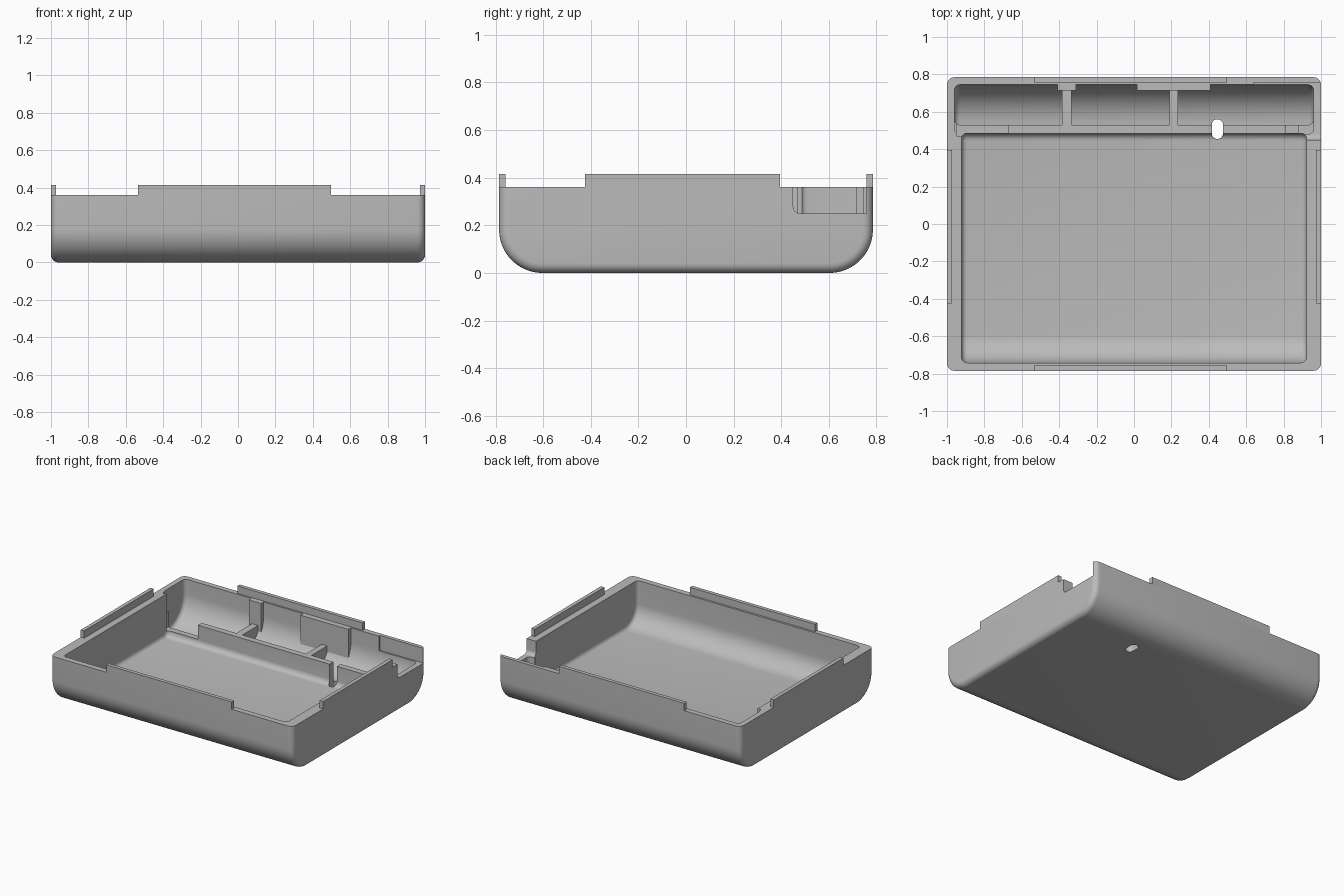
import bpy, bmesh, math

if "Cube" in bpy.data.objects:
    bpy.data.objects.remove(bpy.data.objects["Cube"])

grey = bpy.data.materials.new("plain_grey")
grey.use_nodes = True
COLOUR = (0.5, 0.5, 0.5, 1)
grey.diffuse_color = COLOUR
grey.node_tree.nodes["Principled BSDF"].inputs["Base Color"].default_value = COLOUR

RIM, LIP, TOP = 0.36, 0.415, 0.6


def finish(bm, name):
    bmesh.ops.recalc_face_normals(bm, faces=bm.faces)
    mesh = bpy.data.meshes.new(name)
    bm.to_mesh(mesh)
    bm.free()
    mesh.materials.append(grey)
    obj = bpy.data.objects.new(name, mesh)
    bpy.context.collection.objects.link(obj)
    return obj


def arc(cy, cz, r, start, end, steps=14):
    angles = [math.radians(start + (end - start) * i / steps) for i in range(steps + 1)]
    return [(cy + r * math.cos(a), cz + r * math.sin(a)) for a in angles]


def extrude_x(name, profile, x0, x1, round_ends=0):
    """Sweep a side profile along x and round its end edges below the top."""
    bm = bmesh.new()
    face = bm.faces.new([bm.verts.new((x0, y, z)) for y, z in profile])
    moved = bmesh.ops.extrude_face_region(bm, geom=[face])["geom"]
    bmesh.ops.translate(bm, vec=(x1 - x0, 0, 0),
                        verts=[v for v in moved if isinstance(v, bmesh.types.BMVert)])
    if round_ends:
        top = max(z for y, z in profile) - 1e-4
        edges = [e for e in bm.edges
                 if abs(e.verts[0].co.x - e.verts[1].co.x) < 1e-5
                 and min(v.co.z for v in e.verts) < top]
        bmesh.ops.bevel(bm, geom=edges, offset=round_ends, segments=6,
                        profile=0.5, affect='EDGES', clamp_overlap=False)
    return finish(bm, name)


def box(name, x, y, z, radius=0, axis=2):
    """Box from ranges, with the edges along one axis optionally rounded."""
    bm = bmesh.new()
    bmesh.ops.create_cube(bm, size=1)
    for v in bm.verts:
        v.co = [r[0] + (r[1] - r[0]) * (c + 0.5) for c, r in zip(v.co, (x, y, z))]
    if radius:
        edges = [e for e in bm.edges
                 if abs(e.verts[0].co[axis] - e.verts[1].co[axis]) > 1e-5]
        bmesh.ops.bevel(bm, geom=edges, offset=radius, segments=6,
                        profile=0.5, affect='EDGES')
    return finish(bm, name)


def cut(target, cutter):
    bpy.context.view_layer.objects.active = target
    mod = target.modifiers.new("cut", 'BOOLEAN')
    mod.operation, mod.solver, mod.object = 'DIFFERENCE', 'EXACT', cutter
    bpy.ops.object.modifier_apply(modifier=mod.name)
    bpy.data.objects.remove(cutter)


# Outer tray with deep rounded front and back bottom edges
tray = extrude_x("tray", [(-0.785, RIM)] + arc(-0.603, 0.182, 0.182, 180, 270)
                 + arc(0.603, 0.182, 0.182, 270, 360) + [(0.785, RIM)], -1, 1, 0.04)

# Main well
cut(tray, extrude_x("main_well", [(-0.742, TOP)] + arc(-0.592, 0.19, 0.15, 180, 270)
                    + arc(0.445, 0.08, 0.04, 270, 360, 6) + [(0.485, TOP)],
                    -0.922, 0.922, 0.03))

# Rear compartment with curved floor, open above the low divider
cut(tray, extrude_x("rear_well", [(0.53, TOP)] + arc(0.53, 0.255, 0.215, 270, 360)
                    + [(0.745, TOP)], -0.96, 0.96, 0.03))
cut(tray, box("divider_top", (-0.96, 0.96), (0.48, 0.62), (0.19, TOP), 0.03))

# Gaps in the divider and cable slot through the floor
for x in ((-0.95, -0.67), (0.81, 0.88)):
    cut(tray, box("divider_gap", x, (0.47, 0.56), (0.085, TOP)))
cut(tray, box("cable_slot", (0.416, 0.476), (0.455, 0.56), (-0.2, TOP), 0.0295))

# Side opening and the thin recess behind it
cut(tray, box("side_opening", (0.9, 1.1), (0.45, 0.75), (0.25, TOP), 0.03, 0))
cut(tray, box("back_recess", (0.64, 1.1), (0.7, 0.757), (0.25, TOP)))

# Ribs and backing blocks in the rear compartment
for i, x in enumerate(((-0.385, -0.335), (0.19, 0.235))):
    extrude_x(f"rib_{i + 1}", [(0.525, 0.035), (0.66, 0.035), (0.735, 0.12),
                               (0.735, 0.19), (0.525, 0.19)], *x)
for i, x in enumerate(((-0.41, -0.31), (0.015, 0.41))):
    box(f"backing_block_{i + 1}", x, (0.715, 0.746), (0.12, RIM))

# Raised locating lips on the four rims
for side, s in (("front", -1), ("back", 1)):
    box(f"{side}_lip", (-0.535, 0.497), sorted((s * 0.757, s * 0.785)), (RIM, LIP))
for side, s in (("right", -1), ("left", 1)):
    box(f"{side}_lip", sorted((s * 0.972, s)), (-0.425, 0.395), (RIM, LIP))

# Smooth curved surfaces while keeping sharp edges
bpy.ops.object.select_all(action='DESELECT')
tray.select_set(True)
bpy.context.view_layer.objects.active = tray
bpy.ops.object.shade_smooth_by_angle(angle=math.radians(30))
